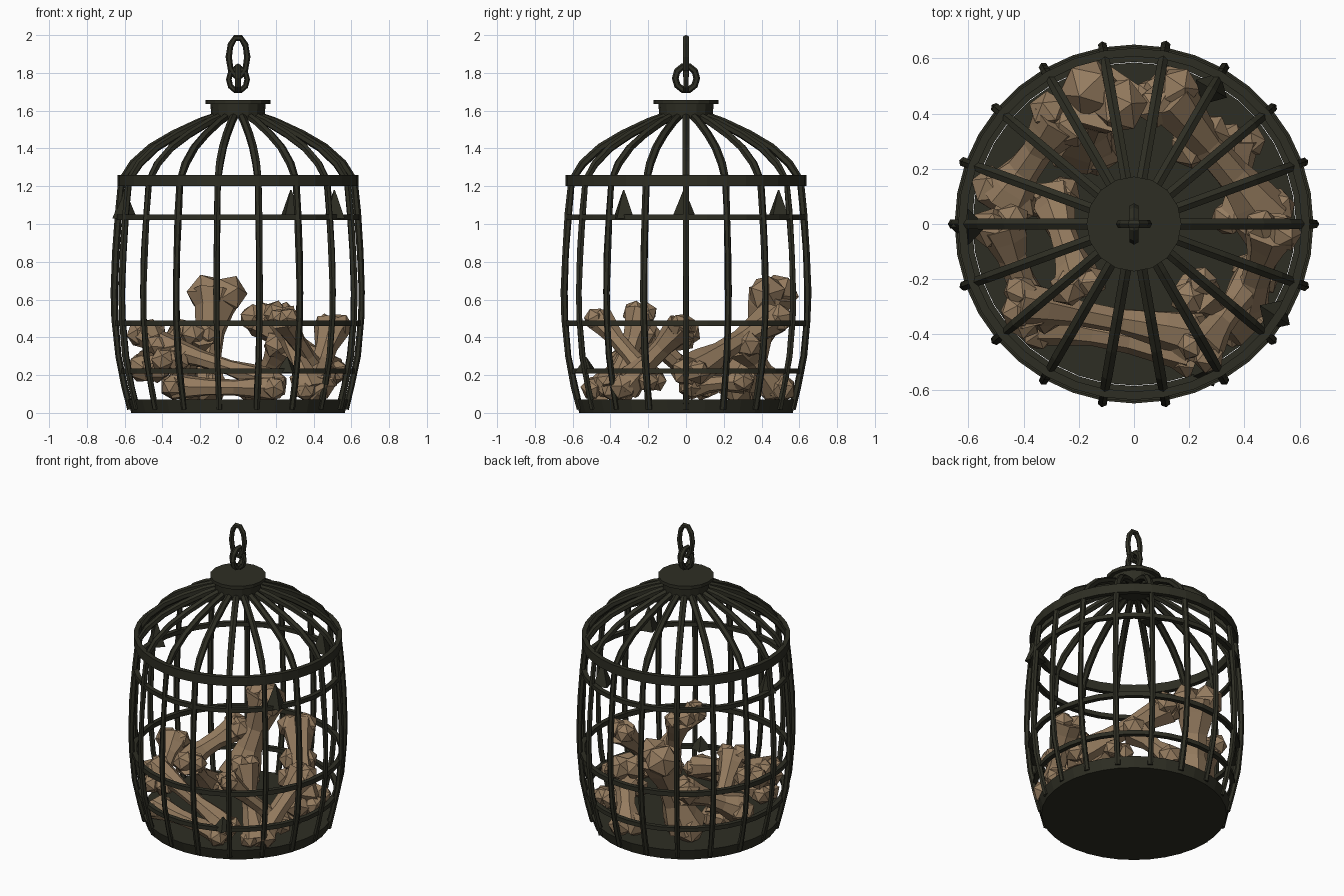
import bpy, bmesh, math, random
from mathutils import Vector, Matrix

if "Cube" in bpy.data.objects:
    bpy.data.objects.remove(bpy.data.objects["Cube"])
random.seed(4)

def material(name, c):
    m = bpy.data.materials.new(name)
    m.diffuse_color = (*c, 1)
    m.use_nodes = True
    m.node_tree.nodes["Principled BSDF"].inputs["Base Color"].default_value = m.diffuse_color
    return m

IRON = material("dark_iron", (0.027, 0.027, 0.017))
BONE = material("old_bone", (0.30, 0.20, 0.115))

def finish(bm, name, mat):
    bmesh.ops.recalc_face_normals(bm, faces=bm.faces)
    me = bpy.data.meshes.new(name)
    bm.to_mesh(me)
    bm.free()
    me.materials.append(mat)
    ob = bpy.data.objects.new(name, me)
    bpy.context.collection.objects.link(ob)
    return ob

def bridge(bm, loops, closed=False):
    """Skin a list of equal vertex rings."""
    n = len(loops[0])
    for i in range(len(loops) if closed else len(loops) - 1):
        a, b = loops[i], loops[(i + 1) % len(loops)]
        for j in range(n):
            k = (j + 1) % n
            bm.faces.new((a[j], a[k], b[k], b[j]))
    if not closed:
        bm.faces.new(loops[0])
        bm.faces.new(loops[-1])

def lathe(name, profile, seg, closed=True):
    """Spin a closed (r, z) profile round the z axis."""
    bm = bmesh.new()
    loops = []
    for i in range(seg):
        a = 2 * math.pi * i / seg
        loops.append([bm.verts.new((r * math.cos(a), r * math.sin(a), z)) for r, z in profile])
    bridge(bm, loops, True)
    return finish(bm, name, IRON)

def band(name, r, z0, z1, thick, seg=36):
    return lathe(name, [(r - thick, z0), (r, z0), (r, z1), (r - thick, z1)], seg)

def disc(name, r0, r1, z0, z1, seg):
    bm = bmesh.new()
    bmesh.ops.create_cone(bm, cap_ends=True, segments=seg, radius1=r0, radius2=r1, depth=z1 - z0,
                          matrix=Matrix.Translation((0, 0, (z0 + z1) / 2)))
    return finish(bm, name, IRON)

# Base, hoops and cap
disc("base_plate", 0.565, 0.585, 0, 0.07, 36)
band("lower_hoop", 0.617, 0.208, 0.235, 0.03)
band("middle_hoop", 0.65, 0.46, 0.49, 0.03)
band("upper_hoop", 0.643, 1.022, 1.05, 0.03)
band("shoulder_band", 0.637, 1.20, 1.26, 0.03)
disc("cap_neck", 0.14, 0.147, 1.56, 1.64, 16)
disc("cap_flange", 0.172, 0.172, 1.635, 1.657, 16)

# Eighteen bent bars running from base to cap
path = [(0.57, 0.02), (0.60, 0.14), (0.633, 0.30), (0.652, 0.5), (0.655, 0.64), (0.647, 0.85),
        (0.632, 1.06), (0.615, 1.23), (0.555, 1.32), (0.46, 1.405), (0.34, 1.475), (0.2, 1.54), (0.1, 1.575)]
for k in range(18):
    a = math.radians(20 * k)
    out, side = Vector((math.cos(a), math.sin(a), 0)), Vector((-math.sin(a), math.cos(a), 0))
    bm = bmesh.new()
    loops = []
    for i, (r, z) in enumerate(path):
        p, q = path[max(i - 1, 0)], path[min(i + 1, len(path) - 1)]
        t = Vector((q[0] - p[0], q[1] - p[1])).normalized()
        nrm = out * t.y + Vector((0, 0, -t.x))
        rad = random.uniform(0.016, 0.02) if i < 8 else 0.022
        c = out * r + Vector((0, 0, z))
        loops.append([bm.verts.new(c + rad * (nrm * math.cos(j * math.pi / 3) + side * math.sin(j * math.pi / 3)))
                      for j in range(6)])
    bridge(bm, loops)
    finish(bm, "bar_%02d" % k, IRON)

# Small upright spikes on the hoops
for i, (x, y, z, h) in enumerate([(0.51, -0.33, 1.03, 0.15), (-0.60, -0.01, 1.03, 0.15),
                                  (0.28, 0.49, 1.03, 0.15), (0.26, -0.53, 0.215, 0.08)]):
    bm = bmesh.new()
    bmesh.ops.create_cone(bm, cap_ends=True, segments=4, radius1=0.065, radius2=0.004, depth=h,
                          matrix=Matrix.Translation((x, y, z + h / 2)) @ Matrix.Rotation(math.atan2(y, x), 4, 'Z'))
    finish(bm, "spike_%d" % i, IRON)

# Two crossed chain links
def link(name, u, cz, w, h, rad):
    bm = bmesh.new()
    loops = []
    cross = Vector((0, 0, 1)).cross(u)
    for i in range(10):
        a = 2 * math.pi * i / 10
        c = u * w * math.cos(a) + Vector((0, 0, cz + h * math.sin(a)))
        d = (u * math.cos(a) + Vector((0, 0, math.sin(a)))).normalized()
        loops.append([bm.verts.new(c + rad * (d * math.cos(b) + cross * math.sin(b)))
                      for b in [j * math.pi / 3 for j in range(6)]])
    bridge(bm, loops, True)
    finish(bm, name, IRON)

link("upper_link", Vector((1, 0, 0)), 1.885, 0.049, 0.105, 0.017)
link("lower_link", Vector((0, 1, 0)), 1.772, 0.057, 0.064, 0.018)
link("lower_link_cross", Vector((1, 0, 0)), 1.765, 0.049, 0.06, 0.015)

# Bones: a waisted seven-sided shaft with two rounded knobs at each end
def bone(name, a, b, r, knob):
    a, b = Vector(a), Vector(b)
    d = (b - a).normalized()
    u = d.cross(Vector((0, 0, 1))).normalized()
    v = d.cross(u)
    bm = bmesh.new()
    loops = []
    for t, s in [(0, 1.5), (0.16, 1.25), (0.35, 0.9), (0.6, 0.85), (0.84, 1.2), (1, 1.5)]:
        loops.append([bm.verts.new(a.lerp(b, t) + r * s * random.uniform(0.92, 1.08) *
                                   (u * math.cos(w) * 1.1 + v * math.sin(w)))
                      for w in [2 * math.pi * j / 7 for j in range(7)]])
    bridge(bm, loops)
    for end in (a, b):
        for s in (-1, 1):
            m = Matrix.Translation(end + u * s * knob * 0.6) @ Matrix.Rotation(random.random() * 3, 4, d)
            bmesh.ops.create_icosphere(bm, subdivisions=1, radius=knob * random.uniform(0.9, 1.1), matrix=m)
    finish(bm, name, BONE)

bones = [((-0.2, 0.3, 0.14), (-0.11, 0.46, 0.63), 0.085, 0.105),
         ((0.48, 0.03, 0.22), (0.12, 0.46, 0.5), 0.065, 0.08),
         ((-0.47, 0.1, 0.24), (-0.27, 0.38, 0.42), 0.065, 0.08),
         ((-0.48, 0.0, 0.42), (-0.36, -0.34, 0.28), 0.055, 0.07),
         ((-0.34, -0.36, 0.14), (0.2, -0.46, 0.13), 0.05, 0.06),
         ((-0.42, -0.28, 0.36), (0.2, -0.40, 0.16), 0.05, 0.065),
         ((0.50, -0.02, 0.46), (0.40, -0.32, 0.14), 0.06, 0.07),
         ((0.22, -0.24, 0.53), (0.38, -0.36, 0.12), 0.055, 0.065),
         ((0.24, -0.46, 0.5), (0.44, -0.18, 0.17), 0.05, 0.06),
         ((-0.2, -0.22, 0.42), (-0.3, 0.1, 0.14), 0.055, 0.07),
         ((0.24, 0.3, 0.36), (0.1, 0.48, 0.13), 0.06, 0.075),
         ((0.38, 0.02, 0.14), (0.38, 0.3, 0.17), 0.05, 0.065)]
for i, data in enumerate(bones):
    bone("bone_%02d" % i, *data)
